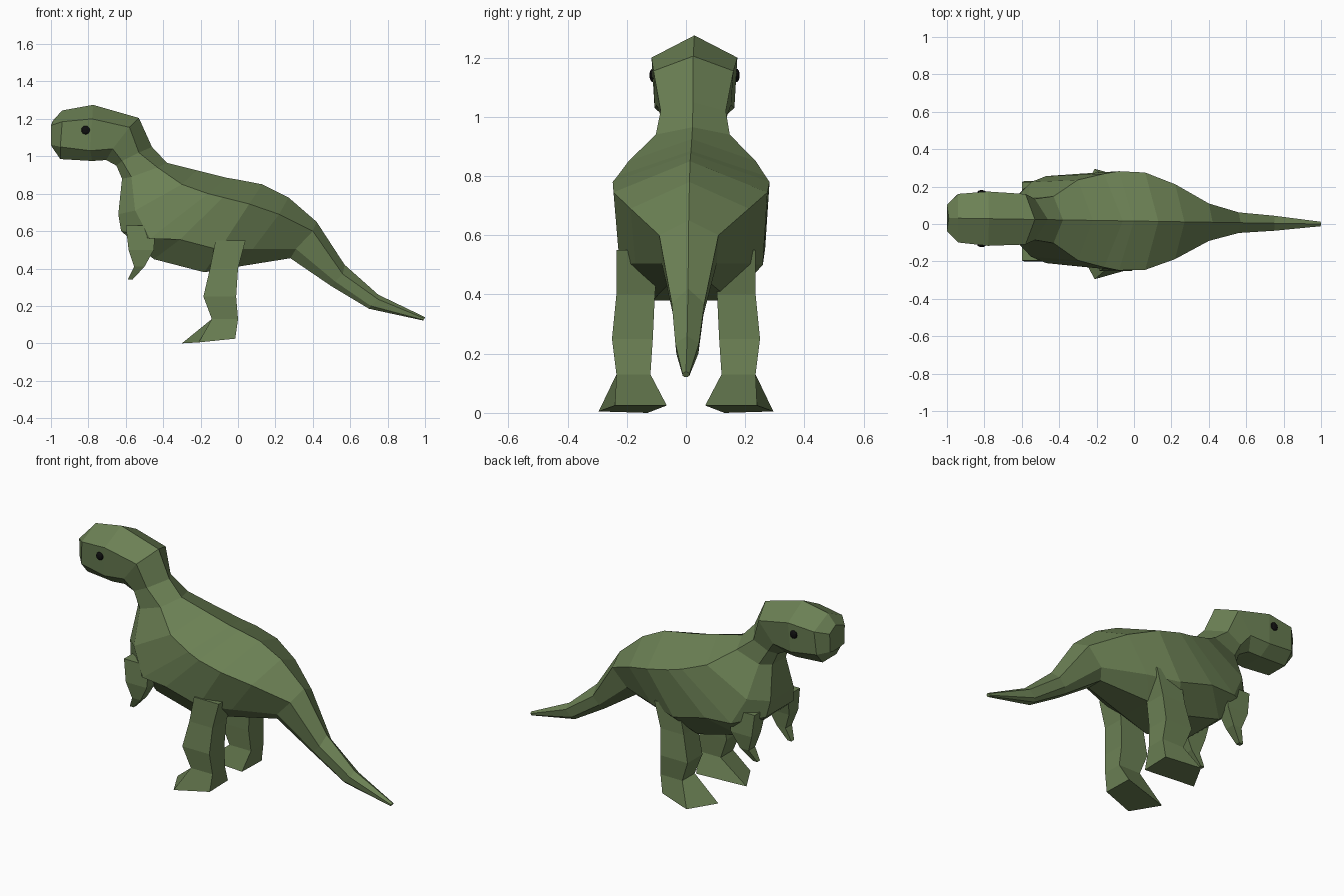
import bpy, bmesh
from mathutils import Vector


def material(name, rgb):
    m = bpy.data.materials.new(name)
    m.diffuse_color = (*rgb, 1)
    return m


SKIN = material("green_skin", (0.15, 0.22, 0.09))
BLACK = material("eye_black", (0.005, 0.005, 0.005))


def center_y(x):
    # The spine drifts slightly sideways toward the head
    return 0.016 * (1 - x)


def loft(name, rings):
    """Skin a list of equal-sized vertex rings and cap both ends."""
    bm = bmesh.new()
    loops = [[bm.verts.new(p) for p in ring] for ring in rings]
    n = len(loops[0])
    for a, b in zip(loops, loops[1:]):
        for i in range(n):
            j = (i + 1) % n
            bm.faces.new((a[i], a[j], b[j], b[i]))
    bm.faces.new(loops[0])
    bm.faces.new(loops[-1])
    bmesh.ops.recalc_face_normals(bm, faces=bm.faces)
    mesh = bpy.data.meshes.new(name)
    bm.to_mesh(mesh)
    bm.free()
    mesh.materials.append(SKIN)
    obj = bpy.data.objects.new(name, mesh)
    bpy.context.collection.objects.link(obj)
    return obj


# Body sections, snout to tail: ridge x z, side x z half-width, flank x z, belly x z
SECTIONS = [
    (-0.99, 1.19, -1.00, 1.165, 0.07, -1.00, 1.06, -0.995, 1.05),
    (-0.94, 1.245, -0.94, 1.185, 0.13, -0.95, 1.05, -0.95, 0.985),
    (-0.775, 1.275, -0.78, 1.20, 0.145, -0.79, 1.03, -0.78, 0.975),
    (-0.53, 1.205, -0.58, 1.155, 0.135, -0.67, 1.04, -0.705, 0.98),
    (-0.46, 1.05, -0.53, 1.02, 0.11, -0.62, 0.975, -0.65, 0.95),
    (-0.38, 0.965, -0.43, 0.94, 0.125, -0.57, 0.89, -0.62, 0.88),
    (-0.22, 0.925, -0.30, 0.85, 0.215, -0.55, 0.71, -0.64, 0.69),
    (-0.06, 0.885, -0.16, 0.80, 0.25, -0.47, 0.56, -0.625, 0.60),
    (0.00, 0.875, -0.08, 0.78, 0.265, -0.31, 0.555, -0.45, 0.45),
    (0.13, 0.85, 0.06, 0.745, 0.26, -0.10, 0.50, -0.18, 0.38),
    (0.27, 0.78, 0.22, 0.69, 0.20, 0.08, 0.505, 0.00, 0.41),
    (0.42, 0.65, 0.40, 0.60, 0.10, 0.31, 0.505, 0.28, 0.455),
    (0.57, 0.42, 0.56, 0.37, 0.055, 0.52, 0.33, 0.50, 0.305),
    (0.75, 0.26, 0.75, 0.235, 0.04, 0.71, 0.20, 0.70, 0.185),
    (1.00, 0.14, 0.998, 0.133, 0.012, 0.992, 0.125, 0.99, 0.122),
]


def body_ring(tx, tz, mx, mz, w, lx, lz, bx, bz):
    half = [(mx, w, mz), (lx, 0.93 * w, lz), (bx, 0.5 * w, bz)]
    pts = [(tx, 0, tz)] + half + [(x, -y, z) for x, y, z in reversed(half)]
    return [(x, y + center_y(x), z) for x, y, z in pts]


loft("body", [body_ring(*s) for s in SECTIONS])


def limb_ring(side, front, back, z, inner, outer):
    return [(front, side * inner, z), (front, side * outer, z),
            (back, side * outer, z), (back, side * inner, z)]


# Limb sections, top to bottom: front x, back x, z, inner y, outer y
LEG = [
    (-0.12, 0.04, 0.55, 0.09, 0.235),
    (-0.15, 0.00, 0.40, 0.105, 0.235),
    (-0.185, -0.01, 0.25, 0.112, 0.25),
    (-0.14, 0.00, 0.13, 0.12, 0.235),
]
ARM = [
    (-0.60, -0.44, 0.63, 0.10, 0.21),
    (-0.585, -0.45, 0.50, 0.13, 0.215),
    (-0.555, -0.50, 0.41, 0.14, 0.20),
    (-0.59, -0.565, 0.34, 0.145, 0.17),
]

for side, label in ((-1, "near"), (1, "far")):
    # Leg ending in an outward-turned wedge foot
    sole = [(-0.30, side * 0.13, 0.0), (-0.21, side * 0.295, 0.005),
            (-0.015, side * 0.24, 0.025), (-0.02, side * 0.065, 0.025)]
    loft(label + "_leg", [limb_ring(side, *s) for s in LEG] + [sole])

    # Short arm
    arm = loft(label + "_arm", [limb_ring(side, *s) for s in ARM])
    arm.location.y = center_y(-0.5) * 0.6

    # Eye
    bpy.ops.mesh.primitive_uv_sphere_add(
        segments=12, ring_count=8, radius=0.023,
        location=Vector((-0.815, center_y(-0.815) + side * 0.141, 1.14)))
    eye = bpy.context.object
    eye.name = label + "_eye"
    eye.scale.y = 0.5
    eye.data.materials.append(BLACK)
